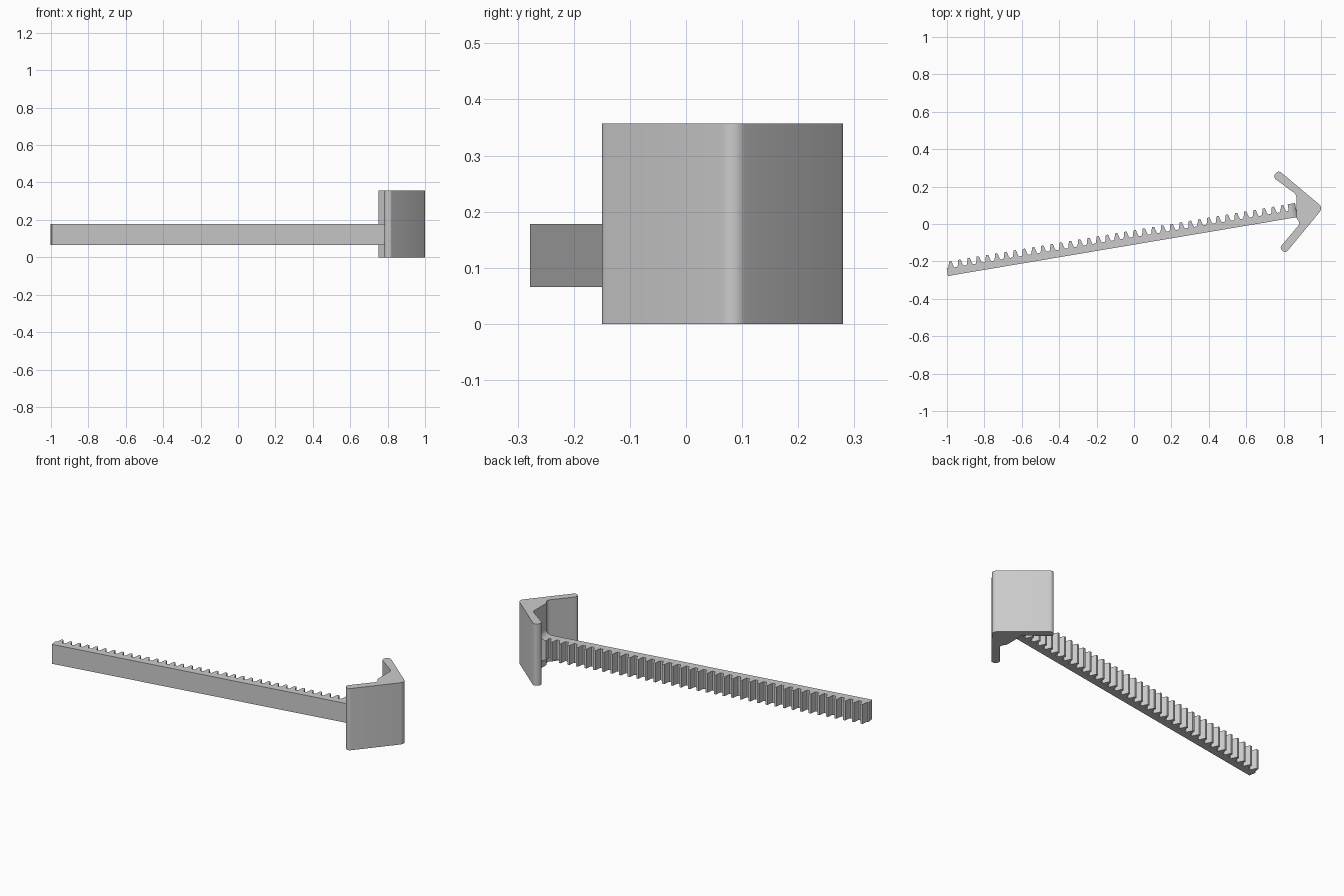
import bpy, bmesh, math
from mathutils import Vector

if "Cube" in bpy.data.objects:
    bpy.data.objects.remove(bpy.data.objects["Cube"])

grey = bpy.data.materials.new("plain grey")
grey.diffuse_color = (0.6, 0.6, 0.6, 1)
grey.use_nodes = True
grey.node_tree.nodes["Principled BSDF"].inputs["Base Color"].default_value = grey.diffuse_color


def finish(name, bm):
    """Turn a bmesh into a grey object with sharp edges kept."""
    bmesh.ops.recalc_face_normals(bm, faces=bm.faces)
    me = bpy.data.meshes.new(name)
    bm.to_mesh(me)
    bm.free()
    me.materials.append(grey)
    ob = bpy.data.objects.new(name, me)
    bpy.context.collection.objects.link(ob)
    bpy.context.view_layer.objects.active = ob
    ob.select_set(True)
    bpy.ops.object.shade_smooth_by_angle(angle=math.radians(30))
    ob.select_set(False)


def prism(name, pts, z0, z1):
    """Extrude an outline between two heights."""
    bm = bmesh.new()
    face = bm.faces.new([bm.verts.new((x, y, z0)) for x, y in pts])
    top = bmesh.ops.extrude_face_region(bm, geom=[face])["geom"]
    bmesh.ops.translate(bm, vec=(0, 0, z1 - z0),
                        verts=[g for g in top if isinstance(g, bmesh.types.BMVert)])
    finish(name, bm)


def rounded(corners, steps=6):
    """Replace each (x, y, radius) corner by an arc."""
    out = []
    for i, (x, y, r) in enumerate(corners):
        p = Vector((x, y))
        a = (Vector(corners[i - 1][:2]) - p).normalized()
        b = (Vector(corners[(i + 1) % len(corners)][:2]) - p).normalized()
        half = math.acos(a.dot(b)) / 2
        c = p + (a + b).normalized() * (r / math.sin(half))
        s = p + a * (r / math.tan(half)) - c
        e = p + b * (r / math.tan(half)) - c
        a0 = math.atan2(s.y, s.x)
        turn = (math.atan2(e.y, e.x) - a0 + math.pi) % (2 * math.pi) - math.pi
        for k in range(steps + 1):
            t = a0 + turn * k / steps
            out.append((c.x + r * math.cos(t), c.y + r * math.sin(t)))
    return out


# Rack frame: u runs along the bar, v towards the teeth
TILT = math.atan2(0.3155, 1.872)
ORIGIN = Vector((-0.995, -0.278))
U = Vector((math.cos(TILT), math.sin(TILT)))
V = Vector((-U.y, U.x))


def place(u, v):
    return ORIGIN + U * u + V * v


# Toothed bar
PITCH, ROOT, TIP, LENGTH, TEETH = 0.05, 0.04, 0.076, 1.92, 37
outline = [place(0, 0), place(LENGTH, 0), place(LENGTH, ROOT)]
for i in reversed(range(TEETH)):
    c = 0.025 + i * PITCH
    for du, v in ((0.018, ROOT), (0.014, ROOT + 0.006), (0.006, TIP),
                  (-0.006, TIP), (-0.014, ROOT + 0.006), (-0.018, ROOT)):
        outline.append(place(c + du, v))
outline.append(place(0, ROOT))
prism("rack_bar", outline, 0.066, 0.178)

# Arrow-shaped head with rounded tip and arm ends
head = [(1.0115, 0.087, 0.028), (0.772, 0.288, 0.02), (0.741, 0.251, 0.02),
        (0.868, 0.158, 0.03), (0.868, 0.035, 0.03), (0.888, 0.002, 0.02),
        (0.777, -0.129, 0.018), (0.810, -0.157, 0.018)]
prism("arrow_head", rounded(head), 0, 0.357)

# Curved flare above and below the bar where it meets the head
R, START = 0.04, 1.855
bm = bmesh.new()
rings = []
for k in range(7):
    t = math.radians(15 * k)
    u, g = START + R * math.sin(t), R * (1 - math.cos(t))
    rings.append([bm.verts.new((*place(u, v), z)) for v, z in
                  ((0, 0.066 - g), (TIP, 0.066 - g), (TIP, 0.178 + g), (0, 0.178 + g))])
for a, b in zip(rings, rings[1:]):
    for j in range(4):
        bm.faces.new((a[j], a[(j + 1) % 4], b[(j + 1) % 4], b[j]))
bm.faces.new(rings[0])
bm.faces.new(rings[-1])
finish("root_flare", bm)
